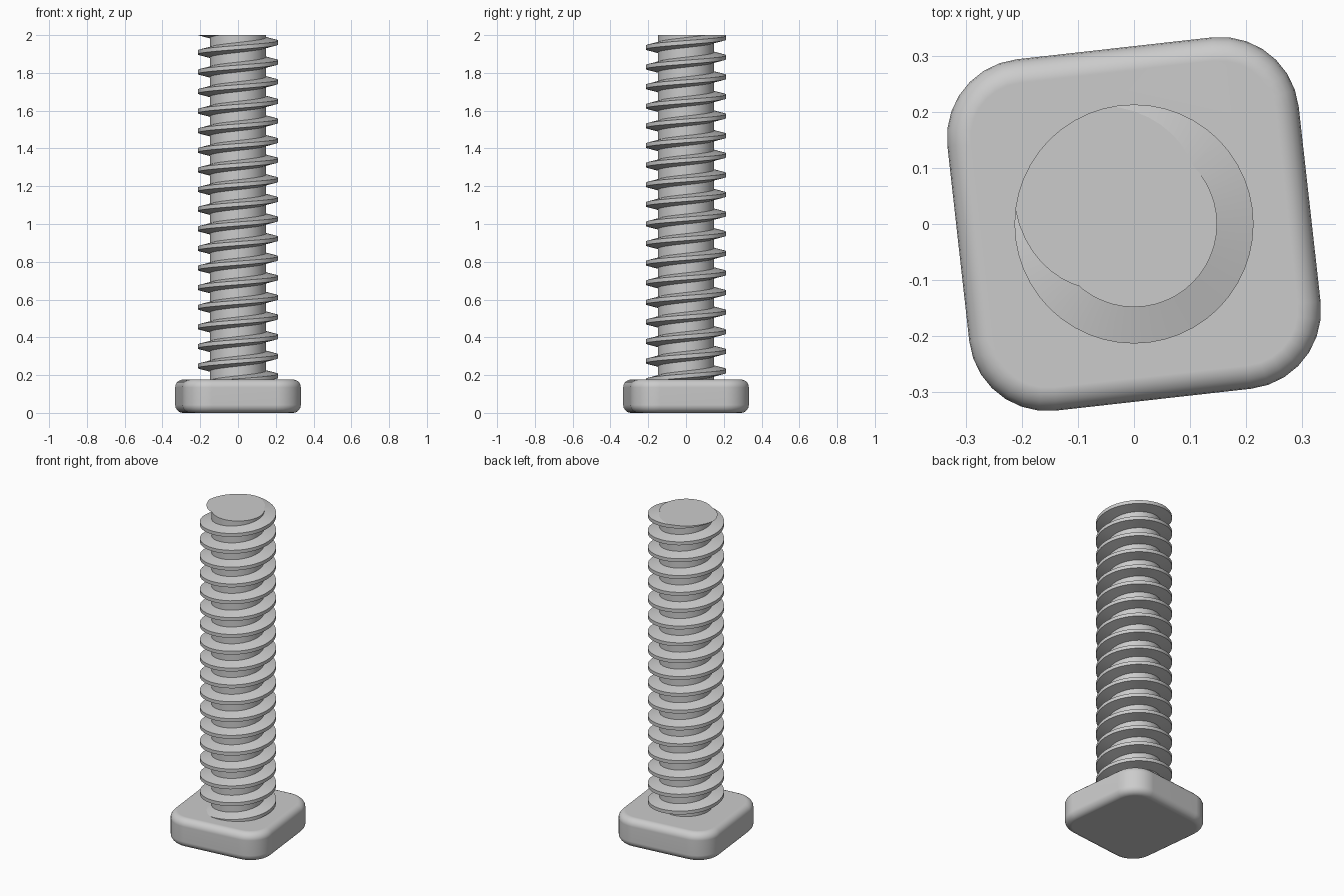
import bpy, bmesh, math
from mathutils import Matrix

cube = bpy.data.objects.get("Cube")
if cube:
    bpy.data.objects.remove(cube, do_unlink=True)

steel = bpy.data.materials.new("light grey metal")
steel.use_nodes = True
grey = (0.6, 0.6, 0.6, 1)
steel.diffuse_color = grey
steel.node_tree.nodes["Principled BSDF"].inputs["Base Color"].default_value = grey


def finish(bm, name, angle):
    """Turn the bmesh into a smooth-shaded object with crisp sharp edges."""
    bmesh.ops.recalc_face_normals(bm, faces=bm.faces)
    mesh = bpy.data.meshes.new(name)
    bm.to_mesh(mesh)
    bm.free()
    mesh.materials.append(steel)
    obj = bpy.data.objects.new(name, mesh)
    bpy.context.collection.objects.link(obj)
    bpy.ops.object.select_all(action="DESELECT")
    obj.select_set(True)
    bpy.context.view_layer.objects.active = obj
    bpy.ops.object.shade_smooth_by_angle(angle=math.radians(angle))
    normals = obj.modifiers.new("Weighted normals", "WEIGHTED_NORMAL")
    normals.keep_sharp = True
    return obj


# Bolt head: square block, rounded corners, then softened rims, slightly turned
HALF, HEIGHT = 0.315, 0.177
bm = bmesh.new()
bmesh.ops.create_cube(bm, size=1)
bmesh.ops.scale(bm, vec=(2 * HALF, 2 * HALF, HEIGHT), verts=bm.verts)
bmesh.ops.translate(bm, vec=(0, 0, HEIGHT / 2), verts=bm.verts)
upright = [e for e in bm.edges if abs(e.verts[0].co.z - e.verts[1].co.z) > 0.1]
bmesh.ops.bevel(bm, geom=upright, offset=0.14, offset_type="OFFSET",
                segments=7, profile=0.5, affect="EDGES")
rims = [e for e in bm.edges if abs(e.verts[0].co.z - e.verts[1].co.z) < 0.01]
bmesh.ops.bevel(bm, geom=rims, offset=0.042, offset_type="OFFSET",
                segments=5, profile=0.5, affect="EDGES")
bmesh.ops.rotate(bm, cent=(0, 0, 0), verts=bm.verts,
                 matrix=Matrix.Rotation(math.radians(6.4), 3, "Z"))
finish(bm, "bolt_head", 40)

# Threaded shank: one pitch of the thread profile swept up a right-hand helix
CORE, CREST, PITCH = 0.148, 0.213, 0.1038
TURNS, STEPS = 22, 48
START = 0.196 - 2 * PITCH
profile = [(CORE, -0.0265), (CREST, -0.0105), (CREST, 0.0105),
           (CORE, 0.0265), (CORE, PITCH - 0.0265)]
bm = bmesh.new()
points = [bm.verts.new((r, 0, START + z)) for r, z in profile]
edges = [bm.edges.new(pair) for pair in zip(points, points[1:])]
bmesh.ops.spin(bm, geom=points + edges, cent=(0, 0, 0), axis=(0, 0, 1),
               dvec=(0, 0, PITCH / STEPS), angle=math.tau * TURNS,
               steps=TURNS * STEPS)
bmesh.ops.remove_doubles(bm, verts=bm.verts, dist=0.0005)

# Trim the shank flat at the tip and inside the head, and cap both cuts
for z, up in ((2.0, 1), (0.1, -1)):
    cut = bmesh.ops.bisect_plane(bm, geom=bm.verts[:] + bm.edges[:] + bm.faces[:],
                                 plane_co=(0, 0, z), plane_no=(0, 0, up),
                                 clear_outer=True)
    loop = [g for g in cut["geom_cut"] if isinstance(g, bmesh.types.BMEdge)]
    bmesh.ops.edgeloop_fill(bm, edges=loop)
finish(bm, "threaded_shank", 13)
